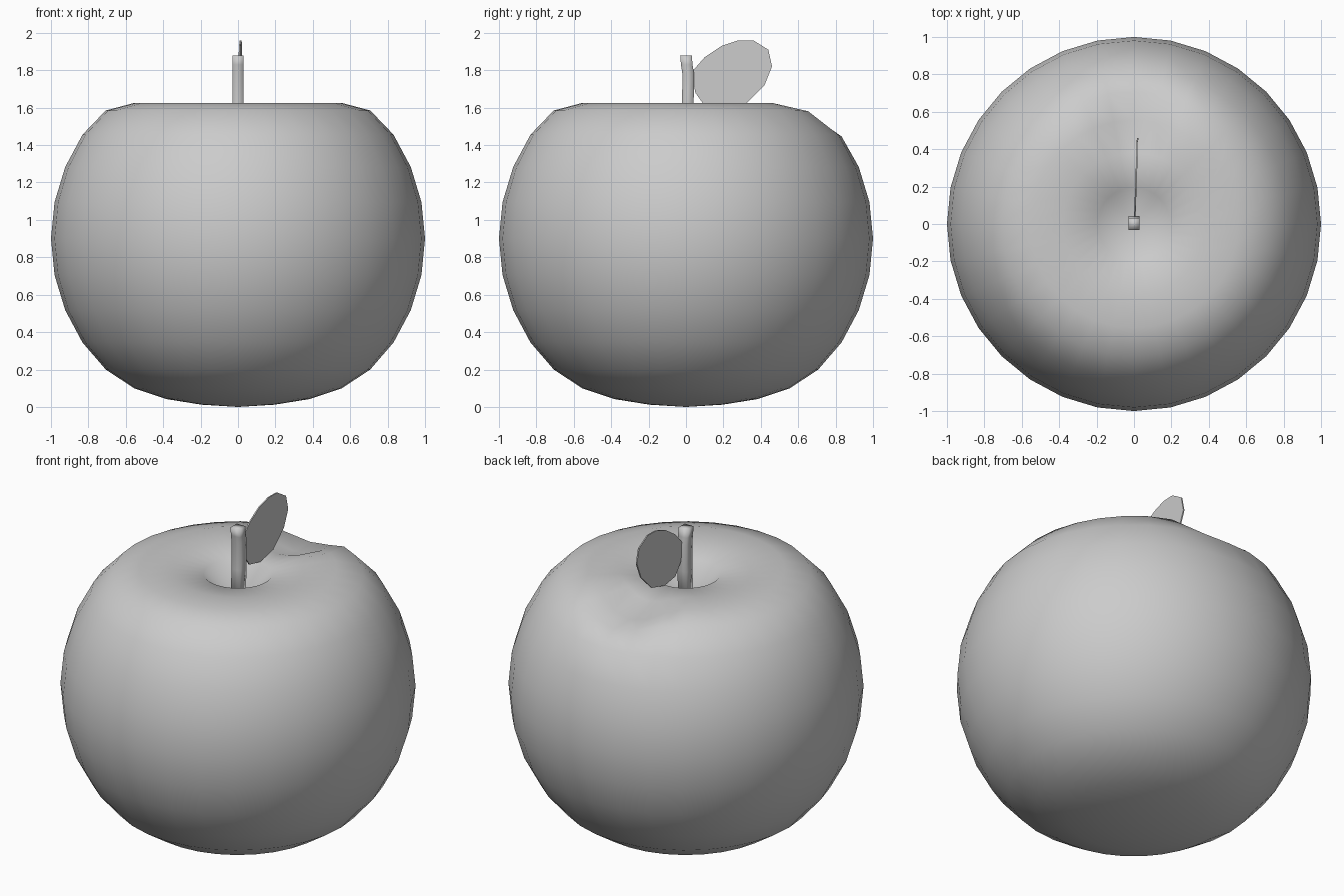
import bpy, bmesh, math
from mathutils import Vector

cube = bpy.data.objects.get("Cube")
if cube:
    bpy.data.objects.remove(cube, do_unlink=True)

grey = bpy.data.materials.new("plain_grey")
grey.use_nodes = True
COLOUR = (0.6, 0.6, 0.6, 1)
grey.diffuse_color = COLOUR
grey.node_tree.nodes["Principled BSDF"].inputs["Base Color"].default_value = COLOUR


def finish(name, bm, smooth):
    bmesh.ops.recalc_face_normals(bm, faces=bm.faces)
    for face in bm.faces:
        face.smooth = smooth
    mesh = bpy.data.meshes.new(name)
    bm.to_mesh(mesh)
    bm.free()
    mesh.materials.append(grey)
    obj = bpy.data.objects.new(name, mesh)
    bpy.context.collection.objects.link(obj)
    return obj


# Fruit body: a sphere with a flattened base, a stem hollow and a dent at the back
CENTRE = 0.9
TOP = [1.42, 1.59, 1.62, 1.625, 1.585]
BASE = [0.0, 0.012, 0.042, 0.1, 0.2]
DENT, DENT_RADIUS, DENT_DEPTH = Vector((0, 0.56)), 0.32, 0.11

bm = bmesh.new()
bmesh.ops.create_uvsphere(bm, u_segments=32, v_segments=16, radius=1)
for v in bm.verts:
    polar = math.acos(max(-1, min(1, v.co.z)))
    ring = round(polar / math.pi * 16)
    if ring < len(TOP):
        v.co.z = TOP[ring]
    elif 16 - ring < len(BASE):
        v.co.z = BASE[16 - ring]
    else:
        v.co.z += CENTRE
    near = 1 - ((v.co.xy - DENT).length / DENT_RADIUS) ** 2
    if near > 0 and v.co.z > CENTRE:
        v.co.z -= DENT_DEPTH * near ** 2
finish("fruit_body", bm, True)

# Stem: a square section swept up a slight bend
bm = bmesh.new()
rows = []
for y, z in [(0.0, 1.38), (0.01, 1.62), (0.012, 1.78), (0.004, 1.83), (0.0, 1.88)]:
    rows.append([bm.verts.new((0.03 * sx, y + 0.031 * sy, z))
                 for sx, sy in [(-1, -1), (1, -1), (1, 1), (-1, 1)]])
for low, high in zip(rows, rows[1:]):
    for i in range(4):
        j = (i + 1) % 4
        bm.faces.new((low[i], low[j], high[j], high[i]))
bm.faces.new(rows[0])
bm.faces.new(rows[-1])
finish("stem", bm, True)

# Leaf: a thin upright plate, turned slightly off the centre line
outline = [(0.03, 1.79), (0.1, 1.87), (0.19, 1.93), (0.28, 1.96), (0.36, 1.96),
           (0.44, 1.91), (0.46, 1.82), (0.42, 1.72), (0.32, 1.62), (0.2, 1.59),
           (0.1, 1.61), (0.05, 1.68)]
bm = bmesh.new()
sides = [[bm.verts.new((0.003 + 0.035 * y + dx, y, z)) for y, z in outline]
         for dx in (-0.004, 0.004)]
for side in sides:
    bm.faces.new(side)
for i in range(len(outline)):
    j = (i + 1) % len(outline)
    bm.faces.new((sides[0][i], sides[0][j], sides[1][j], sides[1][i]))
finish("leaf", bm, False)
